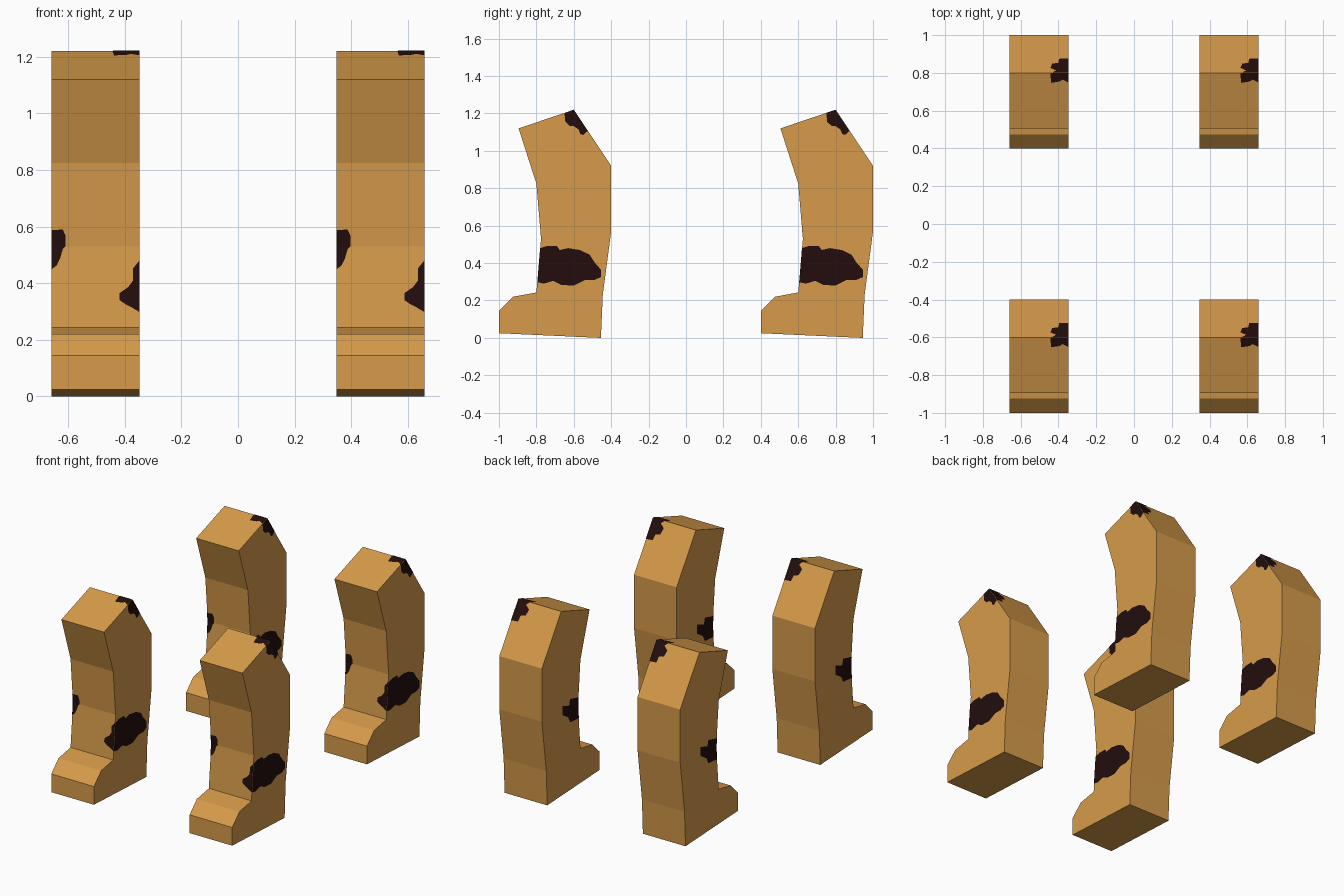
import bpy, bmesh
from mathutils import Vector

if "Cube" in bpy.data.objects:
    bpy.data.objects.remove(bpy.data.objects["Cube"])

HALF = 0.155      # half width of a leg
LIFT = 0.002      # how far the markings sit above the surface


def material(name, rgb):
    m = bpy.data.materials.new(name)
    m.diffuse_color = (*rgb, 1)
    m.use_nodes = True
    m.node_tree.nodes["Principled BSDF"].inputs["Base Color"].default_value = m.diffuse_color
    return m


tan = material("tan", (0.68, 0.33, 0.07))
dark = material("dark brown", (0.017, 0.004, 0.004))

# Side outline of one leg (y, z), from the toe over the top to the heel
outline = [(-1.0, 0.025), (-1.0, 0.145), (-0.925, 0.22), (-0.80, 0.243),
           (-0.775, 0.53), (-0.80, 0.825), (-0.895, 1.12), (-0.60, 1.22),
           (-0.40, 0.92), (-0.40, 0.57), (-0.445, 0.23), (-0.455, 0.0)]

# Leg: outline extruded across x
bm = bmesh.new()
face = bm.faces.new([bm.verts.new((-HALF, y, z)) for y, z in outline])
ext = bmesh.ops.extrude_face_region(bm, geom=[face])
bmesh.ops.translate(bm, vec=(2 * HALF, 0, 0),
                    verts=[v for v in ext["geom"] if isinstance(v, bmesh.types.BMVert)])
bmesh.ops.recalc_face_normals(bm, faces=bm.faces)
leg_mesh = bpy.data.meshes.new("leg")
bm.to_mesh(leg_mesh)
bm.free()
leg_mesh.materials.append(tan)

# Markings: thin plates over the leg surfaces
bm = bmesh.new()


def plate(points, normal):
    n = Vector(normal).normalized()
    f = bm.faces.new([bm.verts.new(Vector(p) + n * LIFT) for p in points])
    f.normal_update()
    if f.normal.dot(n) < 0:
        f.normal_flip()


def side_plate(side, pts):
    """Plate on the flat side, points are (y, z)."""
    plate([(side * HALF, y, z) for y, z in pts], (side, 0, 0))


def strip_plate(seg, side, axis, pts):
    """Plate on outline segment seg: (distance from side edge, y if axis 0 or z if axis 1)."""
    a, b = Vector(outline[seg]), Vector(outline[seg + 1])
    d = b - a
    points = []
    for dist, c in pts:
        p = a + d * ((c - a[axis]) / d[axis])
        points.append((side * (HALF - dist), p.x, p.y))
    plate(points, (0, -d.y, d.x))


# Large shin patch, wrapping onto the front
side_plate(1, [(-0.795, 0.298), (-0.78, 0.48), (-0.74, 0.492), (-0.69, 0.492),
               (-0.675, 0.47), (-0.63, 0.48), (-0.567, 0.47), (-0.515, 0.445),
               (-0.49, 0.405), (-0.455, 0.365), (-0.455, 0.325), (-0.49, 0.31),
               (-0.54, 0.31), (-0.60, 0.28), (-0.665, 0.283), (-0.71, 0.305), (-0.76, 0.29)])
strip_plate(3, 1, 1, [(0, 0.48), (0.022, 0.453), (0.022, 0.41), (0.04, 0.386),
                      (0.07, 0.365), (0.07, 0.34), (0.05, 0.326), (0.03, 0.316), (0, 0.298)])

# Small knee patch on the other side, split at the front bend
side_plate(-1, [(-0.78, 0.449), (-0.775, 0.53), (-0.78, 0.587), (-0.69, 0.61),
                (-0.68, 0.57), (-0.61, 0.595), (-0.61, 0.535), (-0.67, 0.497), (-0.69, 0.457)])
strip_plate(4, -1, 1, [(0, 0.53), (0, 0.587), (0.039, 0.59), (0.049, 0.568), (0.049, 0.53)])
strip_plate(3, -1, 1, [(0, 0.53), (0.049, 0.53), (0.039, 0.52), (0.03, 0.488),
                       (0.018, 0.463), (0, 0.449)])

# Peak patch over the ridge
side_plate(1, [(-0.60, 1.22), (-0.65, 1.203), (-0.645, 1.155), (-0.62, 1.132),
               (-0.60, 1.132), (-0.575, 1.115), (-0.565, 1.09), (-0.55, 1.085), (-0.525, 1.107)])
strip_plate(6, 1, 0, [(0, -0.60), (0.09, -0.60), (0.095, -0.605), (0.09, -0.652),
                      (0.045, -0.645), (0.03, -0.635), (0, -0.65)])
strip_plate(7, 1, 0, [(0, -0.60), (0.085, -0.60), (0.065, -0.588), (0.095, -0.575),
                      (0.085, -0.553), (0.053, -0.548), (0.048, -0.527), (0, -0.525)])

spot_mesh = bpy.data.meshes.new("markings")
bm.to_mesh(spot_mesh)
bm.free()
spot_mesh.materials.append(dark)

# Four equal legs
for row, dy in (("front", 0.0), ("back", 1.4)):
    for side, x in (("left", -0.503), ("right", 0.503)):
        for part, mesh in (("leg", leg_mesh), ("markings", spot_mesh)):
            ob = bpy.data.objects.new(f"{row}_{side}_{part}", mesh)
            ob.location = (x, dy, 0)
            bpy.context.collection.objects.link(ob)
